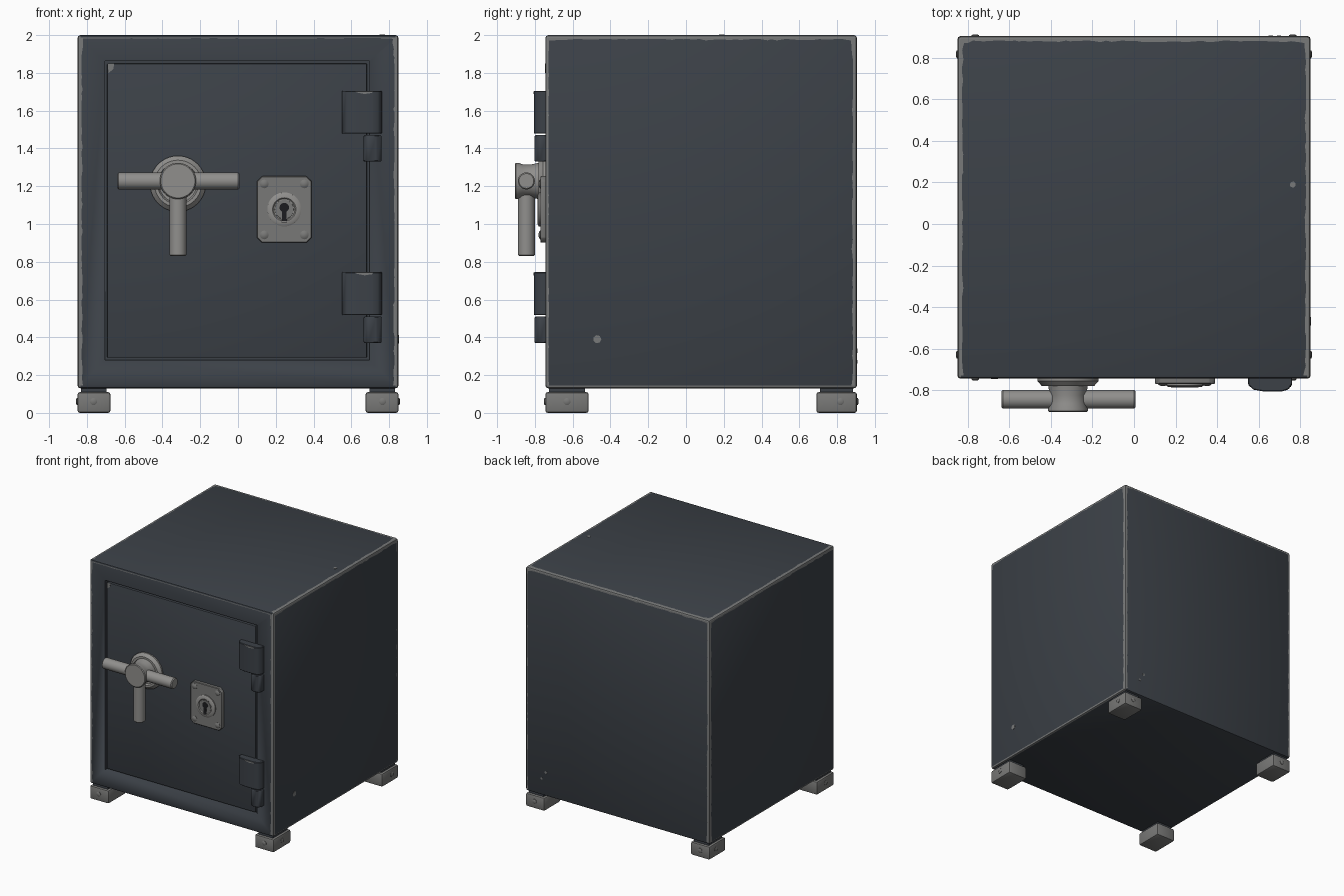
import bpy, bmesh, math, random
from mathutils import Vector, Matrix

random.seed(4)
if "Cube" in bpy.data.objects:
    bpy.data.objects.remove(bpy.data.objects["Cube"])


def material(name, r, g, b):
    m = bpy.data.materials.new(name)
    m.use_nodes = True
    m.diffuse_color = (r, g, b, 1)
    m.node_tree.nodes["Principled BSDF"].inputs["Base Color"].default_value = (r, g, b, 1)
    return m


PAINT = material("dark blue grey paint", 0.045, 0.053, 0.064)
WORN = material("worn bare metal", 0.19, 0.195, 0.195)
STEEL = material("brushed steel", 0.28, 0.275, 0.265)
PLATE = material("dull plate metal", 0.19, 0.19, 0.185)
BLACK = material("black hole", 0.012, 0.012, 0.014)


def finish(name, bm, *mats):
    bmesh.ops.recalc_face_normals(bm, faces=bm.faces)
    me = bpy.data.meshes.new(name)
    bm.to_mesh(me)
    bm.free()
    ob = bpy.data.objects.new(name, me)
    bpy.context.collection.objects.link(ob)
    for m in mats:
        me.materials.append(m)
    bpy.ops.object.select_all(action="DESELECT")
    bpy.context.view_layer.objects.active = ob
    ob.select_set(True)
    bpy.ops.object.shade_smooth_by_angle(angle=math.radians(35))
    return ob


def box_mesh(lo, hi, bevel=0.0, segments=2):
    bm = bmesh.new()
    lo, hi = Vector(lo), Vector(hi)
    bmesh.ops.create_cube(bm, size=1, matrix=Matrix.Translation((lo + hi) / 2) @ Matrix.Diagonal((*(hi - lo), 1)))
    if bevel:
        bmesh.ops.bevel(bm, geom=bm.edges[:], offset=bevel, segments=segments, profile=0.5, affect="EDGES")
    return bm


def box(name, lo, hi, mat, bevel=0.0):
    return finish(name, box_mesh(lo, hi, bevel), mat)


def prism(name, points, axis, a, b, mat, bevel=0.0):
    """Extrude a 2D outline along y (points are x, z) or z (points are x, y)."""
    bm = bmesh.new()
    place = (lambda u, v, w: (u, w, v)) if axis == "y" else (lambda u, v, w: (u, v, w))
    face = bm.faces.new([bm.verts.new(place(u, v, a)) for u, v in points])
    new = bmesh.ops.extrude_face_region(bm, geom=[face])["geom"]
    shift = Vector(place(0, 0, b - a))
    bmesh.ops.translate(bm, vec=shift, verts=[v for v in new if isinstance(v, bmesh.types.BMVert)])
    if bevel:
        bmesh.ops.bevel(bm, geom=bm.edges[:], offset=bevel, segments=1, affect="EDGES")
    return finish(name, bm, mat)


def lathe(name, profile, centre, mat, direction=(0, -1, 0), steps=40):
    """Revolve (radius, height) pairs around an axis that starts at centre."""
    bm = bmesh.new()
    verts = [bm.verts.new((r, 0, h)) for r, h in profile]
    edges = [bm.edges.new(pair) for pair in zip(verts, verts[1:])]
    bmesh.ops.spin(bm, geom=verts + edges, cent=(0, 0, 0), axis=(0, 0, 1), angle=math.tau, steps=steps)
    bmesh.ops.remove_doubles(bm, verts=bm.verts, dist=0.0005)
    turn = Vector(direction).to_track_quat("Z", "Y").to_matrix().to_4x4()
    bmesh.ops.transform(bm, matrix=Matrix.Translation(centre) @ turn, verts=bm.verts)
    return finish(name, bm, mat)


# Body: rounded box with bare metal on the rounded edges and a door recess
LO, HI = Vector((-0.85, -0.745, 0.13)), Vector((0.85, 0.905, 2.0))
DOOR = (-0.705, 0.28, 0.695, 1.862)
body_mesh = box_mesh(LO, HI, 0.016)
for f in body_mesh.faces:
    n, c = f.normal, f.calc_center_median()
    flat = max(abs(v) for v in n) > 0.99
    hidden = n.y < -0.1 and abs(n.x) < 0.2 or n.z < -0.2 and abs(n.x) < 0.2
    f.material_index = 0 if flat or hidden else 1
body = finish("safe_body", body_mesh, PAINT, WORN)
x0, z0, x1, z1 = DOOR
cutter = box("door_recess_cutter", (x0, -0.9, z0), (x1, LO.y + 0.03, z1), PAINT)
cutter.hide_render = True
cutter.hide_set(True)
cut = body.modifiers.new("door_recess", "BOOLEAN")
cut.object, cut.operation, cut.solver = cutter, "DIFFERENCE", "EXACT"
box("door_panel", (x0 + 0.012, LO.y, z0 + 0.012), (x1 - 0.012, LO.y + 0.04, z1 - 0.012), PAINT, 0.007)


# Chipped paint: ragged thin strips beside the edges of the body
def chipped_strip(name, normal, side, width):
    """normal and side are (axis, sign); the strip lies on face normal along its edge at side."""
    (na, ns), (sa, ss) = normal, side
    ra = 3 - na - sa
    limit = lambda axis, sign: (HI if sign > 0 else LO)[axis]
    bm = bmesh.new()
    rows, t, end = [], LO[ra] + 0.016, HI[ra] - 0.016
    while t < end + 0.001:
        corner = max(0, 1 - min(t - LO[ra], HI[ra] - t) / 0.07)
        w = width * (0.6 + 0.7 * random.random() ** 2 + 0.9 * corner)
        row = []
        for depth in (0.012, 0.014 + w):
            p = Vector()
            p[na] = limit(na, ns) + ns * 0.0015
            p[sa] = limit(sa, ss) - ss * depth
            p[ra] = t
            row.append(bm.verts.new(p))
        rows.append(row)
        t = end if t < end < t + 0.05 else t + random.uniform(0.015, 0.05)
    for a, b in zip(rows, rows[1:]):
        bm.faces.new((a[0], a[1], b[1], b[0]))
    finish(name, bm, WORN)


X, Y, Z = 0, 1, 2
for s, label in ((-1, "right"), (1, "left")):
    chipped_strip(f"chips_front_{label}", (Y, -1), (X, s), 0.011)
    chipped_strip(f"chips_back_{label}", (Y, 1), (X, s), 0.008)
    chipped_strip(f"chips_top_{label}", (Z, 1), (X, s), 0.011)
    chipped_strip(f"chips_{label}_top", (X, s), (Z, 1), 0.011)
    chipped_strip(f"chips_{label}_back", (X, s), (Y, 1), 0.011)
    chipped_strip(f"chips_{label}_front", (X, s), (Y, -1), 0.004)
chipped_strip("chips_front_top", (Y, -1), (Z, 1), 0.004)
chipped_strip("chips_top_back", (Z, 1), (Y, 1), 0.012)
chipped_strip("chips_back_top", (Y, 1), (Z, 1), 0.01)


# Scattered paint chips
def chip(name, centre, normal, size):
    lathe(name, [(0, 0.002), (size, 0.002), (size, 0)], centre, WORN, normal, 7)


chip("chip_left_side", (HI.x, -0.47, 0.39), (1, 0, 0), 0.022)
chip("chip_top", (0.765, 0.19, HI.z), (0, 0, 1), 0.015)
chip("chip_back_large", (0.66, HI.y, 0.33), (0, 1, 0), 0.012)
chip("chip_back_small", (0.7, HI.y, 0.27), (0, 1, 0), 0.01)
prism("chip_door_corner", [(-0.69, 1.85), (-0.655, 1.85), (-0.66, 1.82), (-0.685, 1.8)], "y", LO.y - 0.002, LO.y, WORN)

# Feet with spacers and bolts, mirrored to the four corners
for sx, lx in ((-1, "right"), (1, "left")):
    for front in (True, False):
        tag = ("front_" if front else "back_") + lx
        ya, yb = (LO.y, LO.y + 0.23) if front else (HI.y - 0.215, HI.y)
        xa, xb = sorted((sx * 0.675, sx * 0.85))
        box(f"{tag}_foot", (xa, ya, 0), (xb, yb, 0.11), PLATE, 0.013)
        box(f"{tag}_foot_spacer", (xa + 0.02, ya + 0.02, 0.1), (xb - 0.02, yb - 0.02, 0.14), PAINT)
        bolt = [(0.019, -0.01), (0.019, 0.004), (0.012, 0.008), (0, 0.008)]
        outer = -1 if front else 1
        ymid = (ya + yb) / 2 + (0 if front else 0.02)
        lathe(f"{tag}_foot_side_bolt", bolt, (sx * 0.849, ymid, 0.06), PLATE, (sx, 0, 0), 12)
        lathe(f"{tag}_foot_end_bolt", bolt, (sx * 0.765, ya if front else yb, 0.06), PLATE, (0, outer, 0), 12)

# Hinges: wrapped leaf above a bare knuckle
for base, tag in ((1.33, "upper"), (0.37, "lower")):
    leaf = [(0.55, -0.735), (0.55, -0.775), (0.575, -0.798), (0.62, -0.806), (0.715, -0.806), (0.745, -0.796), (0.762, -0.77), (0.762, -0.735)]
    prism(f"{tag}_hinge_leaf", leaf, "z", base + 0.148, base + 0.375, PAINT, 0.004)
    knuckle = [(0.665, -0.735), (0.665, -0.78), (0.685, -0.802), (0.735, -0.802), (0.76, -0.78), (0.76, -0.735)]
    prism(f"{tag}_hinge_knuckle", knuckle, "z", base, base + 0.14, PAINT, 0.005)
    top = base + 0.372
    prism(f"{tag}_hinge_wear", [(0.62, top), (0.715, top), (0.71, top - 0.008), (0.67, top - 0.014), (0.63, top - 0.006)],
          "y", -0.808, -0.80, WORN)

# Handle: flange, hub and three round arms
HUB = Vector((-0.318, LO.y, 1.228))
lathe("handle_flange", [(0.148, -0.005), (0.148, 0.012), (0.125, 0.036), (0.108, 0.036), (0.1, 0.022), (0, 0.022)],
      HUB - Vector((0, 0, 0.015)), STEEL)
lathe("handle_hub", [(0.1, 0.0), (0.094, 0.045), (0.086, 0.08), (0.088, 0.12), (0.096, 0.145), (0.096, 0.156), (0.09, 0.161), (0, 0.161)],
      HUB, STEEL)
for tag, way, length in (("right", (-1, 0, 0), 0.32), ("left", (1, 0, 0), 0.325), ("lower", (0, 0, -1), 0.397)):
    lathe(f"handle_{tag}_arm", [(0, 0), (0.045, 0), (0.045, length - 0.006), (0.039, length), (0, length)],
          HUB + Vector((0, -0.1, 0)), STEEL, way, 28)

# Lock: clipped plate, four rivets, stepped rosette and keyhole
LOCK = Vector((0.245, LO.y, 1.077))
outline = []
for sx, sz in ((1, 1), (-1, 1), (-1, -1), (1, -1)):
    pair = [(LOCK.x + sx * 0.145, LOCK.z + sz * 0.15), (LOCK.x + sx * 0.118, LOCK.z + sz * 0.176)]
    outline += pair if sx * sz > 0 else pair[::-1]
    lathe("lock_rivet", [(0.023, 0.01), (0.023, 0.028), (0.014, 0.034), (0, 0.036)],
          LOCK + Vector((sx * 0.106, 0, sz * 0.135)), PLATE, steps=16)
prism("lock_plate", outline, "y", LO.y + 0.01, LO.y - 0.026, PLATE, 0.004)
lathe("lock_rosette", [(0.09, 0.02), (0.09, 0.034), (0.08, 0.04), (0.062, 0.042), (0.056, 0.036), (0, 0.036)], LOCK, STEEL)
lathe("lock_cylinder", [(0.052, 0.03), (0.05, 0.039), (0, 0.039)], LOCK, PLATE, steps=32)
lathe("keyhole_round", [(0.025, 0.038), (0.025, 0.041), (0, 0.041)], LOCK + Vector((0, 0, 0.01)), BLACK, steps=20)
k = LOCK + Vector((0, -0.041, 0.01))
prism("keyhole_slot", [(k.x - 0.01, k.z), (k.x + 0.01, k.z), (k.x + 0.014, k.z - 0.08), (k.x - 0.014, k.z - 0.08)],
      "y", k.y + 0.002, k.y - 0.0005, BLACK)
